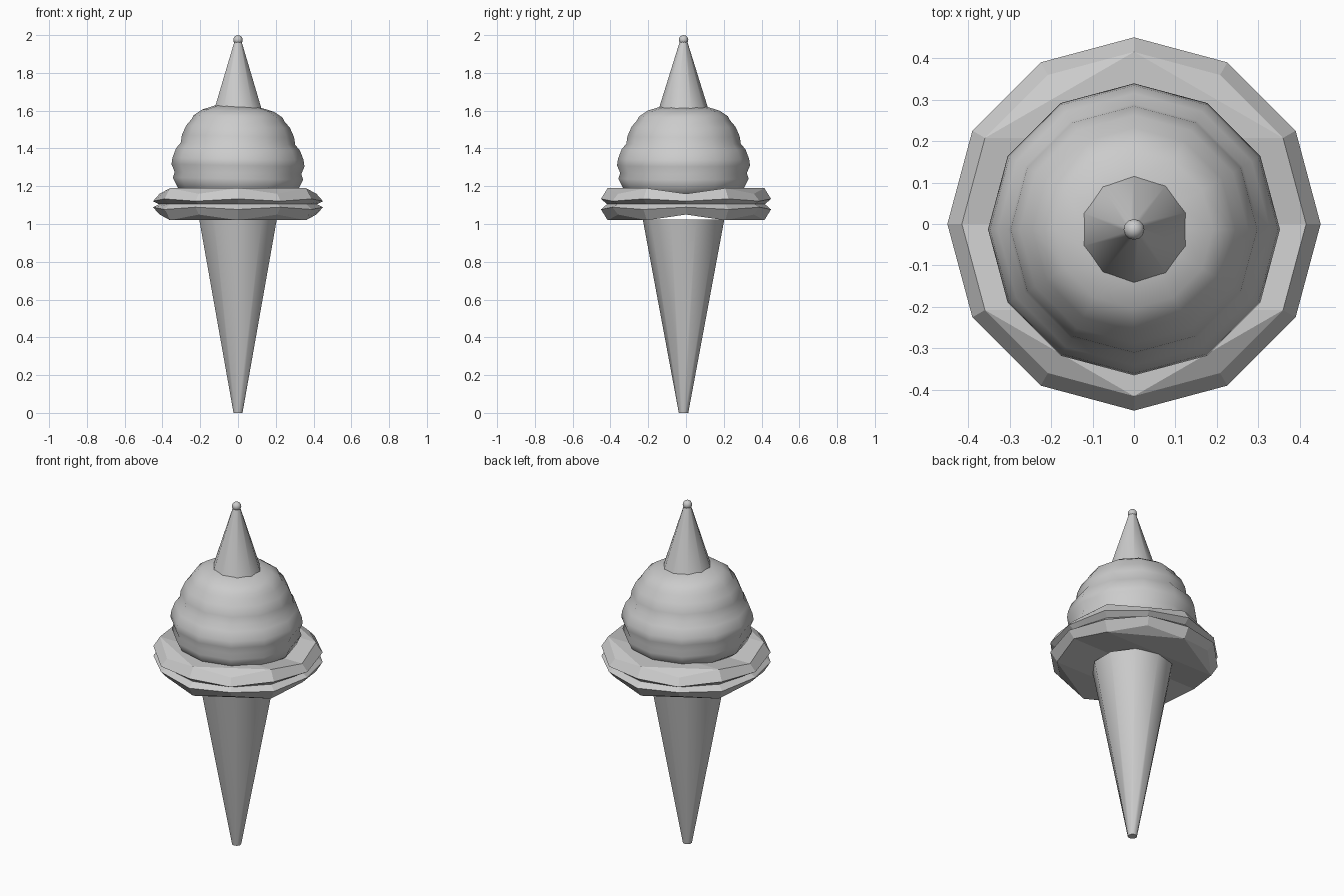
import bpy, bmesh
from math import sin, cos, pi, radians

if "Cube" in bpy.data.objects:
    bpy.data.objects.remove(bpy.data.objects["Cube"])

CY = -0.013  # the cone, scoop and tip sit slightly forward of the brim


def add_mesh(name, bm, angle=None):
    bmesh.ops.recalc_face_normals(bm, faces=bm.faces)
    me = bpy.data.meshes.new(name)
    bm.to_mesh(me)
    bm.free()
    ob = bpy.data.objects.new(name, me)
    bpy.context.collection.objects.link(ob)
    if angle:
        bpy.ops.object.select_all(action='DESELECT')
        ob.select_set(True)
        bpy.context.view_layer.objects.active = ob
        bpy.ops.object.shade_smooth_by_angle(angle=radians(angle))
    return ob


def bridge(bm, rings):
    for a, b in zip(rings, rings[1:]):
        n = len(a)
        for i in range(n):
            j = (i + 1) % n
            bm.faces.new((a[i], a[j], b[j], b[i]))


def lathe(name, profile, sides, start=0.0, lift=0.0, angle=40):
    """Capped stack of rings; lift tilts rings slightly to suggest a swirl."""
    bm = bmesh.new()
    rings = []
    for r, z in profile:
        ring = []
        for i in range(sides):
            a = start + 2 * pi * i / sides
            ring.append(bm.verts.new((r * cos(a), CY + r * sin(a), z + lift * cos(a))))
        rings.append(ring)
    bridge(bm, rings)
    bm.faces.new(rings[0])
    bm.faces.new(rings[-1])
    return add_mesh(name, bm, angle)


# Wafer cone
lathe("wafer_cone", [(0.025, 0), (0.216, 1.025)], 10, pi / 2)

# Swirled scoop with bulging tiers
lathe("scoop", [(0.26, 1.14), (0.315, 1.18), (0.345, 1.24), (0.335, 1.27),
                (0.352, 1.31), (0.347, 1.345), (0.328, 1.395), (0.303, 1.425),
                (0.297, 1.465), (0.275, 1.515), (0.245, 1.55), (0.235, 1.57),
                (0.19, 1.6), (0.12, 1.622)], 12, 0, -0.006, 60)

# Pointed tip
lathe("pointed_tip", [(0.134, 1.6), (0.018, 1.972)], 10, pi / 2)

# Small ball on the point
bm = bmesh.new()
bmesh.ops.create_uvsphere(bm, u_segments=12, v_segments=8, radius=0.025)
bmesh.ops.translate(bm, verts=bm.verts, vec=(0, CY, 1.975))
add_mesh("tip_ball", bm, 60)

# Crimped brim: two lips that open and close alternately around 12 corners
bm = bmesh.new()
rings = []
for r, wide, narrow in ((0.415, -0.085, -0.055), (0.45, -0.028, -0.016),
                        (0.418, 0, 0), (0.45, 0.028, 0.016), (0.415, 0.085, 0.055)):
    rings.append([bm.verts.new((r * cos(i * pi / 6), r * sin(i * pi / 6),
                                1.105 + (wide if i % 2 else narrow)))
                  for i in range(12)])
bridge(bm, rings)
for ring in (rings[0], rings[-1]):
    for f in ((1, 2, 3), (3, 4, 5), (7, 8, 9), (9, 10, 11), (1, 3, 5),
              (7, 9, 11), (0, 1, 5, 6), (6, 7, 11, 0)):
        bm.faces.new([ring[i] for i in f])
add_mesh("crimped_brim", bm)
